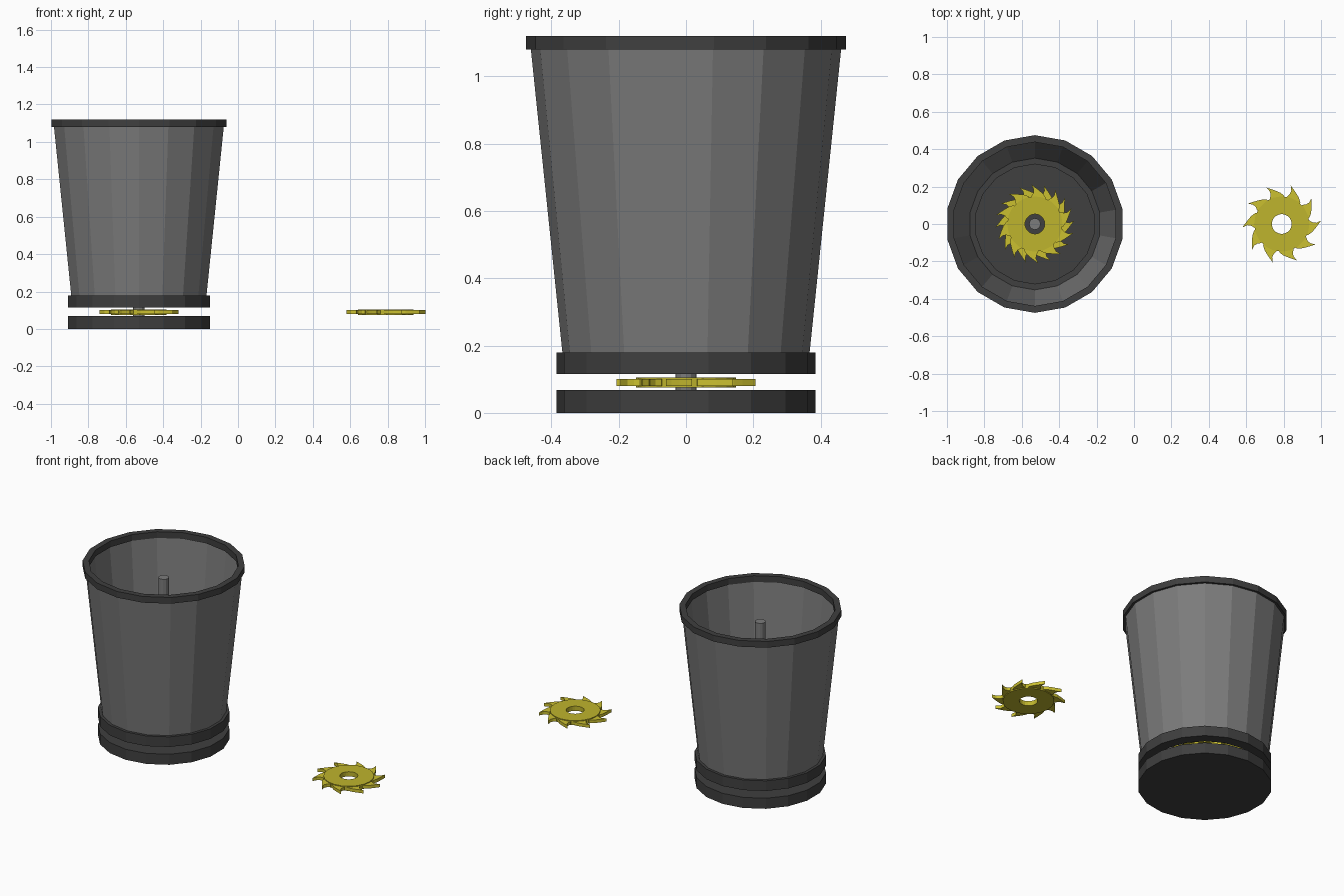
import bpy, bmesh, math

if "Cube" in bpy.data.objects:
    bpy.data.objects.remove(bpy.data.objects["Cube"])

CX = -0.53          # axis of the bin
SPARE_X = 0.79      # axis of the loose blade


def material(name, rgb):
    m = bpy.data.materials.new(name)
    m.diffuse_color = (*rgb, 1)
    m.use_nodes = True
    m.node_tree.nodes["Principled BSDF"].inputs["Base Color"].default_value = m.diffuse_color
    return m


DARK = material("dark_grey", (0.05, 0.05, 0.05))
GREY = material("mid_grey", (0.20, 0.20, 0.20))
DISC = material("disc_yellow", (0.52, 0.46, 0.026))
TOOTH = material("tooth_yellow", (0.60, 0.53, 0.03))


def finish(bm, name, mats, loc=(0, 0, 0), rot=0):
    bmesh.ops.recalc_face_normals(bm, faces=bm.faces[:])
    me = bpy.data.meshes.new(name)
    bm.to_mesh(me)
    bm.free()
    for m in mats:
        me.materials.append(m)
    ob = bpy.data.objects.new(name, me)
    ob.location = loc
    ob.rotation_euler.z = rot
    bpy.context.collection.objects.link(ob)
    return ob


def lathe(bm, profile, sides, mat=0):
    """Closed profile of (radius, z) turned about z, first vertex on +y."""
    rings = []
    for r, z in profile:
        rings.append([bm.verts.new((r * math.sin(2 * math.pi * i / sides),
                                    r * math.cos(2 * math.pi * i / sides), z))
                      for i in range(sides)])
    for a, b in zip(rings, rings[1:] + rings[:1]):
        for i in range(sides):
            j = (i + 1) % sides
            bm.faces.new((a[i], a[j], b[j], b[i])).material_index = mat


def tube(name, r_out, r_in, z0, z1, sides, mat):
    bm = bmesh.new()
    lathe(bm, [(r_in, z0), (r_out, z0), (r_out, z1), (r_in, z1)], sides)
    return finish(bm, name, [mat], (CX, 0, 0))


def rod(name, r, z0, z1, sides, mat):
    bm = bmesh.new()
    bmesh.ops.create_cone(bm, cap_ends=True, segments=sides, radius1=r, radius2=r,
                          depth=z1 - z0)
    bmesh.ops.translate(bm, verts=bm.verts[:], vec=(0, 0, (z0 + z1) / 2))
    return finish(bm, name, [mat], (CX, 0, 0))


def blade(name, x, z, rot):
    bm = bmesh.new()
    # thick hub disc with a bore
    lathe(bm, [(0.053, -0.015), (0.148, -0.015), (0.148, 0.015), (0.053, 0.015)], 20)
    # ten swept teeth
    tooth = [(0.13, -28), (0.152, -28), (0.168, -20), (0.184, -11), (0.212, 0),
             (0.185, -3), (0.165, -2), (0.15, 2), (0.13, 2)]
    for k in range(10):
        base = 5 + 36 * k
        pts = [(r * math.cos(math.radians(base + a)), r * math.sin(math.radians(base + a)))
               for r, a in tooth]
        lo = [bm.verts.new((px, py, -0.01)) for px, py in pts]
        hi = [bm.verts.new((px, py, 0.01)) for px, py in pts]
        faces = [bm.faces.new(lo[::-1]), bm.faces.new(hi)]
        for i in range(len(pts)):
            j = (i + 1) % len(pts)
            faces.append(bm.faces.new((lo[i], lo[j], hi[j], hi[i])))
        for f in faces:
            f.material_index = 1
    return finish(bm, name, [DISC, TOOTH], (x, 0, z), math.radians(rot))


# Base plate
rod("base", 0.385, 0, 0.068, 18, DARK)

# Lower collar, open in the middle
tube("lower_collar", 0.385, 0.32, 0.115, 0.18, 18, DARK)

# Flared bin wall
bm = bmesh.new()
lathe(bm, [(0.352, 0.178), (0.367, 0.178), (0.461, 1.082), (0.446, 1.082)], 18)
finish(bm, "bin_wall", [GREY], (CX, 0, 0))

# Top rim
tube("rim", 0.475, 0.438, 1.08, 1.12, 18, DARK)

# Centre spindle
rod("spindle", 0.031, 0.06, 1.03, 12, GREY)

# Stacked blades, every other one turned half a tooth
for n in range(4):
    blade(f"stacked_blade_{n + 1}", CX, 0.09 + 0.045 * n, 18 * (n % 2))

# Loose blade beside the bin
blade("loose_blade", SPARE_X, 0.09, 0)
